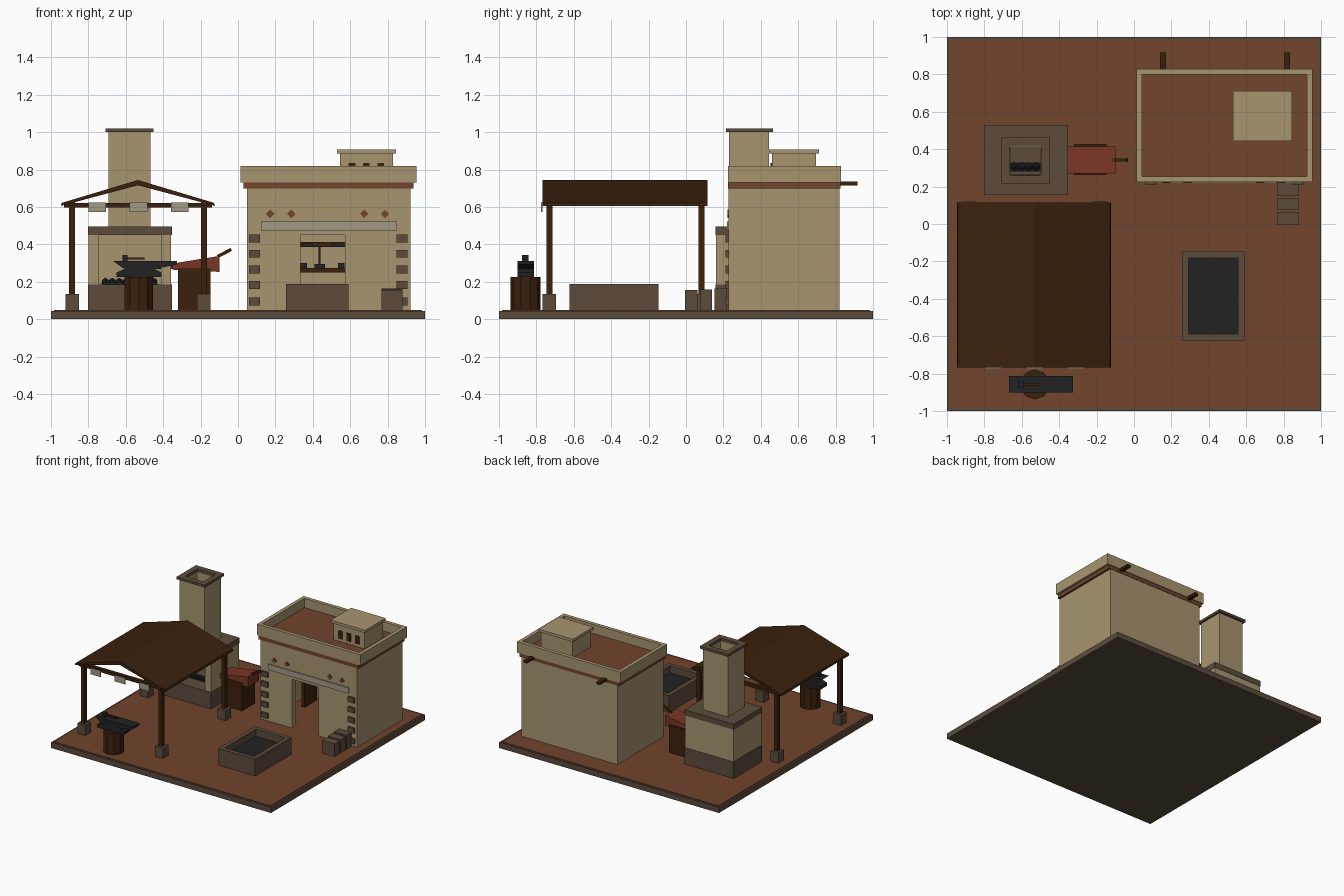
import bpy, bmesh, math
from mathutils import Matrix, Vector

if "Cube" in bpy.data.objects:
    bpy.data.objects.remove(bpy.data.objects["Cube"])


def mat(name, r, g, b):
    m = bpy.data.materials.new(name)
    m.diffuse_color = (r, g, b, 1)
    m.use_nodes = True
    m.node_tree.nodes["Principled BSDF"].inputs["Base Color"].default_value = m.diffuse_color
    return m


TAN = mat("sandstone", .39, .30, .16)
STONE = mat("dark stone", .107, .072, .046)
CLAY = mat("red clay", .165, .058, .026)
WOOD = mat("dark wood", .044, .015, .004)
IRON = mat("iron", .016, .016, .017)
LEATHER = mat("red leather", .195, .035, .019)
CLOTH = mat("pale grey", .37, .32, .235)


def finish(name, bm, m):
    bmesh.ops.recalc_face_normals(bm, faces=bm.faces)
    me = bpy.data.meshes.new(name)
    bm.to_mesh(me)
    bm.free()
    me.materials.append(m)
    ob = bpy.data.objects.new(name, me)
    bpy.context.collection.objects.link(ob)
    return ob


def boxes(name, m, *items):
    """Each item is (x0, x1, y0, y1, z0, z1)."""
    bm = bmesh.new()
    for x0, x1, y0, y1, z0, z1 in items:
        t = Matrix.Translation(((x0 + x1) / 2, (y0 + y1) / 2, (z0 + z1) / 2))
        bmesh.ops.create_cube(bm, size=1, matrix=t @ Matrix.Diagonal((x1 - x0, y1 - y0, z1 - z0, 1)))
    return finish(name, bm, m)


def ring(x0, x1, y0, y1, z0, z1, t):
    """Four walls of thickness t."""
    return [(x0, x1, y0, y0 + t, z0, z1), (x0, x1, y1 - t, y1, z0, z1),
            (x0, x0 + t, y0 + t, y1 - t, z0, z1), (x1 - t, x1, y0 + t, y1 - t, z0, z1)]


def extrude_y(name, m, pts, y0, y1):
    """Front profile (x, z) pushed along y."""
    bm = bmesh.new()
    f = bm.faces.new([bm.verts.new((x, y0, z)) for x, z in pts])
    g = bmesh.ops.extrude_face_region(bm, geom=[f])
    bmesh.ops.translate(bm, verts=[v for v in g["geom"] if isinstance(v, bmesh.types.BMVert)],
                        vec=(0, y1 - y0, 0))
    return finish(name, bm, m)


def beam(name, m, a, b, w):
    """Square bar between two points."""
    a, b = Vector(a), Vector(b)
    d = b - a
    bm = bmesh.new()
    bmesh.ops.create_cube(bm, size=1, matrix=Matrix.Translation((a + b) / 2)
                          @ d.to_track_quat('Z', 'Y').to_matrix().to_4x4()
                          @ Matrix.Diagonal((w, w, d.length, 1)))
    return finish(name, bm, m)


# Ground
boxes("ground_slab", STONE, (-1, 1, -1, 1, 0, .045))
boxes("clay_floor", CLAY, (-.985, .985, -.985, .985, .045, .05))

# Workshop: hollow walls with a doorway
F, B, L, R = .228, .822, .047, .922
boxes("workshop_walls", TAN,
      (L, .333, F, F + .05, .05, .70), (.572, R, F, F + .05, .05, .70), (.333, .572, F, F + .05, .45, .70),
      (L, R, B - .05, B, .05, .70), (L, L + .05, F + .05, B - .05, .05, .70),
      (R - .05, R, F + .05, B - .05, .05, .70))
boxes("clay_band", CLAY, (.03, .938, F - .003, B + .003, .70, .73))
boxes("roof_deck", CLAY, (.04, .93, F + .02, B - .02, .73, .745))
boxes("parapet", TAN, *ring(.014, .955, .225, .83, .73, .82, .03))
boxes("roof_beams", WOOD, *[(x - .016, x + .016, .78, .918, .715, .735) for x in (.155, .818)])
boxes("lintel", CLOTH, (.122, .85, .218, F, .475, .522))
boxes("corner_stones", STONE, *[(x, x + .058, .212, F, z - .021, z + .021)
                                for x in (.06, .848) for z in (.095, .183, .265, .35, .432)])
for x in (.172, .285, .675, .786):
    extrude_y("diamond_tile", CLAY, [(x - .023, .563), (x, .54), (x + .023, .563), (x, .586)], .221, F)

# Roof vent
boxes("vent_box", TAN, (.545, .83, .46, .695, .745, .885))
boxes("vent_cap", TAN, (.53, .845, .445, .71, .885, .907))
boxes("vent_slits", WOOD, *[(x - .018, x + .018, .453, .46, .77, .835) for x in (.61, .685, .763)])

# Work bench and tool rack inside
boxes("bench", WOOD, (.17, .75, .58, .74, .25, .275), (.17, .2, .58, .74, .05, .25), (.72, .75, .58, .74, .05, .25))
boxes("tool_rail", WOOD, (.17, .75, .74, .772, .385, .412))
boxes("hanging_tools", IRON, (.43, .442, .72, .735, .28, .39), (.345, .40, .72, .74, .385, .405),
      (.41, .465, .62, .68, .275, .295), (.50, .56, .72, .74, .385, .405),
      (.335, .37, .62, .68, .275, .3), (.535, .57, .62, .68, .275, .3))

# Stone blocks by the wall
boxes("stone_blocks", STONE, (.766, .88, -.005, .062, .05, .155), (.766, .88, .075, .14, .05, .16),
      (.766, .88, .153, .218, .05, .165))

# Quench trough
boxes("trough", STONE, *ring(.256, .592, -.622, -.148, .05, .188, .035))
boxes("trough_water", IRON, (.29, .558, -.588, -.182, .05, .13))

# Forge: base, open firebox, cap, hollow chimney
boxes("forge_base", STONE, (-.803, -.354, .157, .527, .05, .185))
boxes("forge_firebox", TAN, (-.80, -.745, .16, .524, .185, .45), (-.412, -.357, .16, .524, .185, .45),
      (-.745, -.412, .47, .524, .185, .45))
boxes("forge_cap", STONE, (-.803, -.66, .157, .527, .45, .495), (-.5, -.354, .157, .527, .45, .495),
      (-.66, -.5, .157, .265, .45, .495), (-.66, -.5, .42, .527, .45, .495))
boxes("chimney", TAN, *ring(-.692, -.467, .23, .445, .495, 1.0, .033))
boxes("chimney_cap", STONE, *ring(-.708, -.452, .214, .465, 1.0, 1.02, .046))
boxes("coal_bed", IRON, (-.725, -.43, .28, .33, .185, .195))
bm = bmesh.new()
for i in range(8):
    bmesh.ops.create_icosphere(bm, subdivisions=1, radius=.022,
                               matrix=Matrix.Translation((-.71 + i * .037, .305, .2)))
finish("coals", bm, IRON)

# Bellows on a stand
boxes("bellows_stand", WOOD, (-.32, -.146, .262, .428, .05, .275))
extrude_y("bellows", LEATHER, [(-.354, .265), (-.1, .253), (-.1, .338), (-.354, .297)], .27, .415)
beam("bellows_handle", WOOD, (-.11, .343, .335), (-.036, .343, .373), .017)
beam("bellows_nozzle", IRON, (-.43, .343, .28), (-.35, .343, .28), .025)

# Anvil on a stump, with hammer
bm = bmesh.new()
bmesh.ops.create_cone(bm, cap_ends=True, segments=10, radius1=.08, radius2=.08, depth=.175,
                      matrix=Matrix.Translation((-.53, -.858, .1375)))
finish("stump", bm, WOOD)
extrude_y("anvil", IRON, [(-.668, .312), (-.325, .312), (-.33, .292), (-.445, .268), (-.41, .25), (-.41, .225),
                          (-.65, .225), (-.65, .25), (-.605, .268), (-.64, .29)], -.902, -.812)
boxes("hammer_head", IRON, (-.618, -.592, -.878, -.842, .312, .343))
boxes("hammer_handle", WOOD, (-.592, -.50, -.866, -.853, .318, .33))

# Canopy: posts, footings, beams, pitched roof
CX = -.535
posts = [(CX + s * .352, y) for s in (-1, 1) for y in (-.73, .083)]
boxes("canopy_posts", WOOD, *[(x - .016, x + .016, y - .016, y + .016, .05, .62) for x, y in posts])
boxes("post_footings", STONE, *[(x - .036, x + .036, y - .036, y + .036, .05, .135) for x, y in posts])
boxes("canopy_beams", WOOD, *[(-.93, -.14, y - .015, y + .015, .597, .622) for y in (-.73, .083)],
      *[(CX + s * .352 - .015, CX + s * .352 + .015, -.765, .11, .605, .632) for s in (-1, 1)])
extrude_y("canopy_roof", WOOD, [(-.947, .606), (-.942, .622), (CX, .744), (-.128, .622), (-.123, .606),
                                (CX, .716)], -.768, .115)
boxes("hanging_cloths", CLOTH, *[(x - .047, x + .047, -.774, -.768, .573, .625) for x in (-.753, -.532, -.312)])
